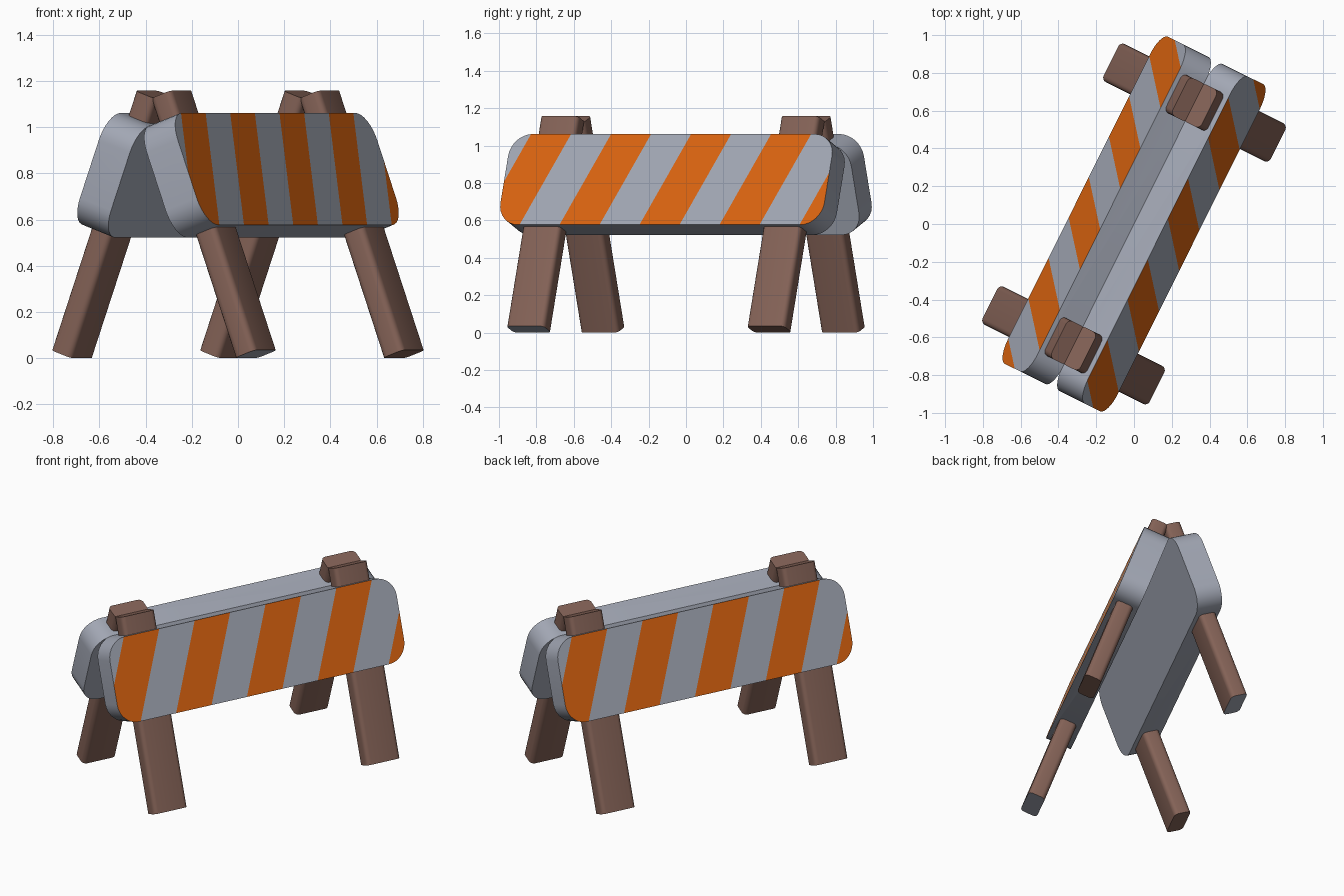
import bpy, bmesh, math
from mathutils import Matrix, Vector

if "Cube" in bpy.data.objects:
    bpy.data.objects.remove(bpy.data.objects["Cube"])

HEADING = math.radians(63.5)     # long direction of the barricade, seen from above
TILT = math.radians(20)          # lean of boards and legs
S, C = math.sin(TILT), math.cos(TILT)
ALONG, UP, OUT = Vector((1, 0, 0)), Vector((0, S, C)), Vector((0, -C, S))


def material(name, rgb):
    m = bpy.data.materials.new(name)
    m.diffuse_color = (*rgb, 1)
    m.use_nodes = True
    m.node_tree.nodes["Principled BSDF"].inputs["Base Color"].default_value = m.diffuse_color
    return m


GREY = material("pale_grey", (0.36, 0.385, 0.455))
ORANGE = material("orange", (0.70, 0.125, 0.005))
BROWN = material("brown_wood", (0.23, 0.122, 0.094))


def rounded_rect(w, h, r, seg):
    pts = []
    for i, (sx, sy) in enumerate(((1, 1), (-1, 1), (-1, -1), (1, -1))):
        for k in range(seg + 1):
            t = math.pi / 2 * (i + k / seg)
            pts.append((sx * (w / 2 - r) + r * math.cos(t), sy * (h / 2 - r) + r * math.sin(t)))
    return pts


def prism(pts, z0, z1):
    bm = bmesh.new()
    low = [bm.verts.new((x, y, z0)) for x, y in pts]
    high = [bm.verts.new((x, y, z1)) for x, y in pts]
    bm.faces.new(low[::-1])
    bm.faces.new(high)
    for i in range(len(pts)):
        j = (i + 1) % len(pts)
        bm.faces.new((low[i], low[j], high[j], high[i]))
    bm.normal_update()
    return bm


def place(name, bm, mats, axes, origin, turn):
    me = bpy.data.meshes.new(name)
    bm.to_mesh(me)
    bm.free()
    for m in mats:
        me.materials.append(m)
    ob = bpy.data.objects.new(name, me)
    bpy.context.collection.objects.link(ob)
    frame = Matrix(axes).transposed().to_4x4()
    frame.translation = origin
    ob.matrix_world = Matrix.Rotation(HEADING + turn, 4, 'Z') @ frame
    bpy.ops.object.select_all(action='DESELECT')
    ob.select_set(True)
    bpy.context.view_layer.objects.active = ob
    bpy.ops.object.shade_smooth_by_angle(angle=math.radians(35))


# Board sizes and stripe pattern
LENGTH, HEIGHT, THICK = 1.935, 0.516, 0.16
PITCH, SLANT, SHIFT = 0.478, 0.427, 0.114


def board(name, turn):
    bm = prism(rounded_rect(LENGTH, HEIGHT, 0.125, 8), -THICK, 0)
    # slanted stripes cut into the outer face only
    for k in range(-3, 4):
        for side in (-1, 1):
            faces = [f for f in bm.faces if f.normal.z > 0.9]
            geom = set(faces)
            for f in faces:
                geom.update(f.edges, f.verts)
            bmesh.ops.bisect_plane(bm, geom=list(geom), dist=1e-5,
                                   plane_co=(SHIFT + PITCH * (k + side / 4), 0, 0),
                                   plane_no=Vector((1, -SLANT, 0)).normalized())
            bm.normal_update()
    for f in bm.faces:
        p = f.calc_center_median()
        phase = (p.x - SLANT * p.y - SHIFT + PITCH / 2) % PITCH - PITCH / 2
        if f.normal.z > 0.9 and abs(phase) < PITCH / 4:
            f.material_index = 1
    origin = Vector((0, -0.325, 0.577)) + UP * HEIGHT / 2
    place(name, bm, (GREY, ORANGE), (ALONG, UP, OUT), origin, turn)


def leg(name, u, turn):
    bm = prism(rounded_rect(0.105, 0.225, 0.027, 4), 0, 1.195)
    # one leg of each pair has a grey foot
    if u < 0:
        for f in bm.faces:
            if f.normal.z < -0.9:
                f.material_index = 1
    place(name, bm, (BROWN, GREY), (OUT, ALONG, UP), Vector((u, -0.445, 0.018)), turn)


# Two sides, each turned half way round from the other
for label, turn in (("right", 0), ("left", math.pi)):
    board(label + "_striped_board", turn)
    leg(label + "_leg_a", -0.718, turn)
    leg(label + "_leg_b", 0.718, turn)
